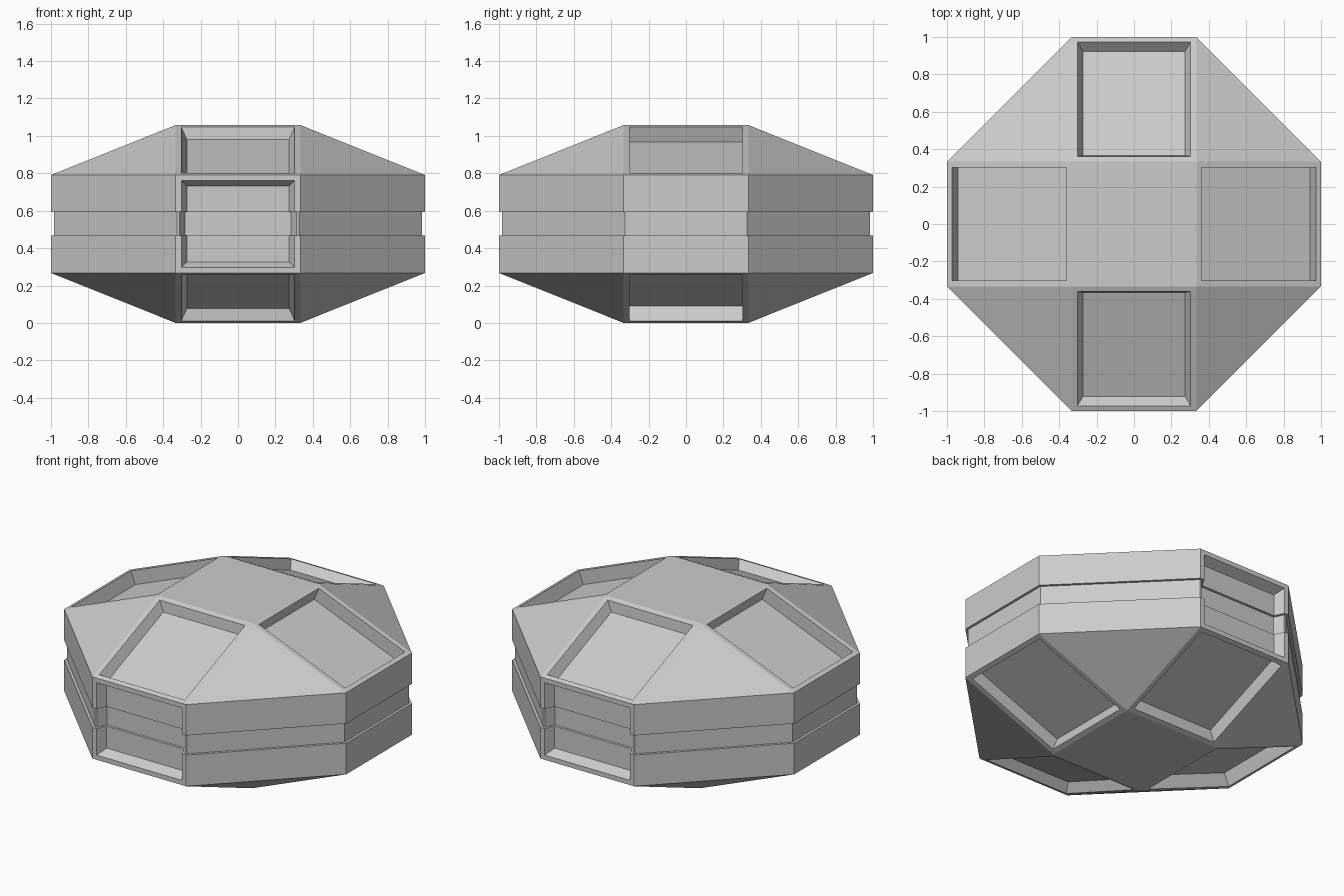
import bpy, bmesh
from mathutils import Vector

if "Cube" in bpy.data.objects:
    bpy.data.objects.remove(bpy.data.objects["Cube"])

A, B = 1.0, 0.333                      # outer radius, half side length
Z0, Z1, Z2, Z3 = 0.0, 0.267, 0.791, 1.058
G0, G1, GROOVE = 0.467, 0.593, 0.016   # groove band

bm = bmesh.new()
OCT = [(B, -A), (A, -B), (A, B), (B, A), (-B, A), (-A, B), (-A, -B), (-B, -A)]
SQ = [(B, -B), (B, B), (-B, B), (-B, -B)]


def ring(points, z):
    return [bm.verts.new((x, y, z)) for x, y in points]


# Octagonal drum with a faceted cap on each end
low, high = ring(OCT, Z1), ring(OCT, Z2)
for i in range(8):
    j = (i + 1) % 8
    bm.faces.new((low[i], low[j], high[j], high[i]))
for rim, cap in ((low, ring(SQ, Z0)), (high, ring(SQ, Z3))):
    bm.faces.new(cap)
    for k in range(4):
        a, b, c = rim[2 * k], rim[2 * k + 1], rim[(2 * k + 2) % 8]
        n = (k + 1) % 4
        bm.faces.new((a, b, cap[k]))
        bm.faces.new((b, c, cap[n], cap[k]))
bmesh.ops.recalc_face_normals(bm, faces=bm.faces[:])
bm.normal_update()


def recess(faces, taper, depth):
    """Narrow frame followed by a sunken pocket."""
    bmesh.ops.inset_individual(bm, faces=faces, thickness=0.03, depth=0.0,
                               use_even_offset=True)
    bm.normal_update()
    bmesh.ops.inset_individual(bm, faces=faces, thickness=taper, depth=-depth,
                               use_even_offset=True)
    bm.normal_update()


# Side pockets are straight-walled; front and back pockets taper inward
slopes = [f for f in bm.faces if len(f.verts) == 4 and 0.1 < abs(f.normal.z) < 0.99]
walls = [f for f in bm.faces if abs(f.normal.y) > 0.99]
x_panels = [f for f in slopes if abs(f.normal.x) > 0.1]
y_panels = [f for f in slopes if abs(f.normal.y) > 0.1]
recess(x_panels, 0.0, 0.086)
recess(y_panels + walls, 0.03, 0.06)

# Groove around the waist, following the front and back pockets
for z in (G0, G1):
    bmesh.ops.bisect_plane(bm, geom=bm.verts[:] + bm.edges[:] + bm.faces[:],
                           plane_co=Vector((0, 0, z)), plane_no=Vector((0, 0, 1)))
bm.normal_update()
band = [f for f in bm.faces
        if all(G0 - 1e-4 < v.co.z < G1 + 1e-4 for v in f.verts)]
bmesh.ops.inset_region(bm, faces=band, thickness=0.0, depth=-GROOVE,
                       use_boundary=True, use_even_offset=True)
bmesh.ops.recalc_face_normals(bm, faces=bm.faces[:])

mesh = bpy.data.meshes.new("octagonal_body")
bm.to_mesh(mesh)
bm.free()
body = bpy.data.objects.new("octagonal_body", mesh)
bpy.context.collection.objects.link(body)
